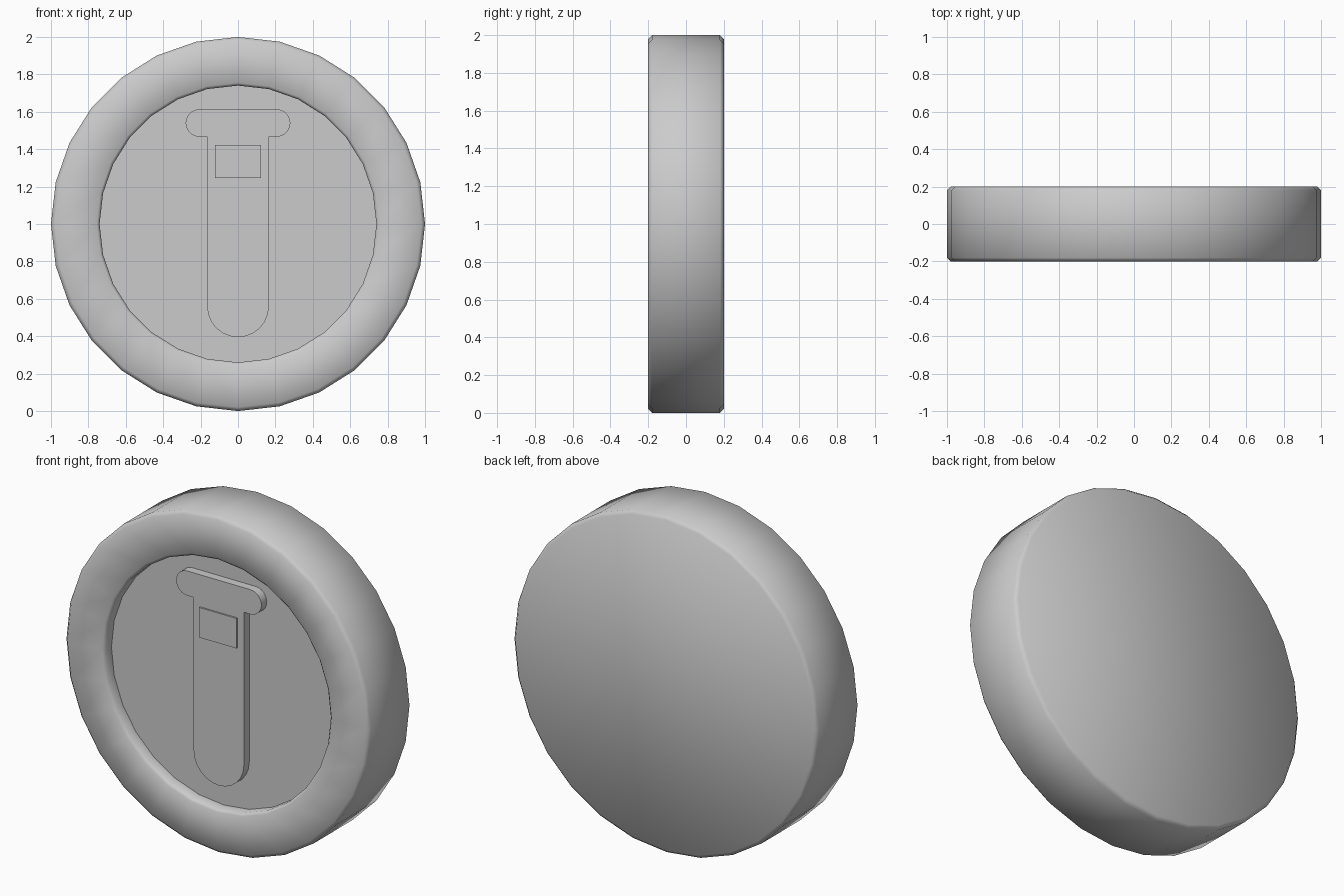
import bpy
import bmesh
from math import sin, cos, pi, radians

if "Cube" in bpy.data.objects:
    bpy.data.objects.remove(bpy.data.objects["Cube"])

grey = bpy.data.materials.new("plain grey")
grey.use_nodes = True
colour = (0.6, 0.6, 0.6, 1)
grey.diffuse_color = colour
grey.node_tree.nodes["Principled BSDF"].inputs["Base Color"].default_value = colour

SIDES = 28
FLOOR = -0.13


def finish(name, bm, angle):
    bmesh.ops.recalc_face_normals(bm, faces=bm.faces)
    mesh = bpy.data.meshes.new(name)
    bm.to_mesh(mesh)
    bm.free()
    mesh.materials.append(grey)
    obj = bpy.data.objects.new(name, mesh)
    bpy.context.collection.objects.link(obj)
    bpy.ops.object.select_all(action="DESELECT")
    obj.select_set(True)
    bpy.context.view_layer.objects.active = obj
    bpy.ops.object.shade_smooth_by_angle(angle=radians(angle))


def lathe(name, profile):
    """Turn (radius, y) points about the coin's axis and cap both ends."""
    bm = bmesh.new()
    rings = [[bm.verts.new((r * sin(2 * pi * i / SIDES), y, 1 + r * cos(2 * pi * i / SIDES)))
              for i in range(SIDES)] for r, y in profile]
    for a, b in zip(rings, rings[1:]):
        for i in range(SIDES):
            j = (i + 1) % SIDES
            bm.faces.new((a[i], a[j], b[j], b[i]))
    bm.faces.new(rings[0])
    bm.faces.new(rings[-1])
    finish(name, bm, 60)


def plate(name, outline, back, front):
    """Extrude an (x, z) outline between two depths."""
    bm = bmesh.new()
    face = bm.faces.new([bm.verts.new((x, back, z)) for x, z in outline])
    side = bmesh.ops.extrude_face_region(bm, geom=[face])["geom"]
    moved = [v for v in side if isinstance(v, bmesh.types.BMVert)]
    bmesh.ops.translate(bm, verts=moved, vec=(0, front - back, 0))
    finish(name, bm, 35)


def arc(x, z, r, start, end, steps=12):
    angles = [radians(start + (end - start) * i / steps) for i in range(steps + 1)]
    return [(x + r * cos(a), z + r * sin(a)) for a in angles]


# Coin with chamfered rim and recessed front
lathe("coin", [(0.98, 0.2), (1, 0.18), (1, -0.18), (0.98, -0.2),
               (0.755, -0.2), (0.74, -0.185), (0.74, FLOOR)])

# Test tube: round bottom, straight body, rounded lip
tube = arc(0, 0.56, 0.165, 180, 360)
tube += [(0.165, 1.467)]
tube += arc(0.207, 1.54, 0.073, -90, 90)
tube += arc(-0.207, 1.54, 0.073, 90, 270)
tube += [(-0.165, 1.467)]
plate("test_tube", tube, FLOOR + 0.01, FLOOR - 0.05)

# Raised label on the tube
label = [(-0.123, 1.245), (0.122, 1.245), (0.122, 1.423), (-0.123, 1.423)]
plate("tube_label", label, FLOOR - 0.04, FLOOR - 0.06)
